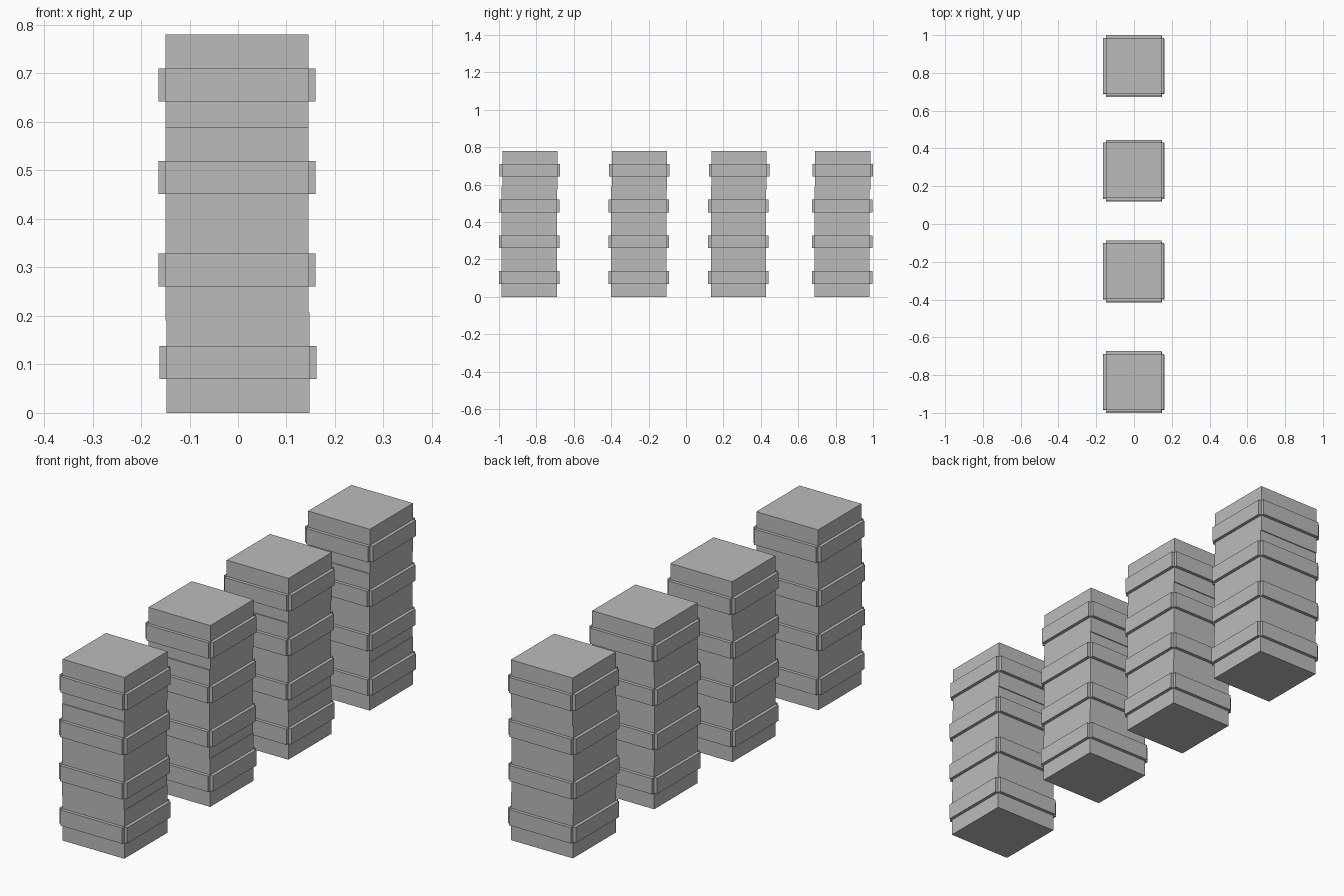
import bpy
import bmesh
from mathutils import Vector

default = bpy.data.objects.get("Cube")
if default:
    bpy.data.objects.remove(default, do_unlink=True)

WIDTH, HEIGHT, PITCH = 0.295, 0.207, 0.191
BAND, BAND_DEPTH = 0.068, 0.014

grey = bpy.data.materials.new("plain grey")
grey.use_nodes = True
grey.diffuse_color = (0.5, 0.5, 0.5, 1)
grey.node_tree.nodes["Principled BSDF"].inputs["Base Color"].default_value = grey.diffuse_color


def make_block_mesh():
    """Square block with a raised band plate on each side, notched at the corners."""
    bm = bmesh.new()
    bmesh.ops.create_cube(bm, size=1)
    bmesh.ops.scale(bm, vec=(WIDTH, WIDTH, HEIGHT), verts=bm.verts)
    for z in (-BAND / 2, BAND / 2):
        geom = bm.verts[:] + bm.edges[:] + bm.faces[:]
        bmesh.ops.bisect_plane(bm, geom=geom, plane_co=(0, 0, z), plane_no=(0, 0, 1))
    bm.normal_update()
    middle = [f for f in bm.faces
              if abs(f.normal.z) < 0.1 and abs(f.calc_center_median().z) < 0.01]
    plates = bmesh.ops.extrude_discrete_faces(bm, faces=middle)["faces"]
    bm.normal_update()
    for face in plates:
        bmesh.ops.translate(bm, vec=face.normal * BAND_DEPTH, verts=face.verts)
    mesh = bpy.data.meshes.new("banded_block")
    bm.to_mesh(mesh)
    bm.free()
    mesh.materials.append(grey)
    return mesh


# Four stacks in a row, each of four slightly overlapping blocks
block = make_block_mesh()
stack_y = (-0.8385, -0.253, 0.28, 0.8345)
block_shift = ((0.0, 0), (-0.002, 0), (-0.002, 0), (-0.002, 0.004))
for s, y in enumerate(stack_y, 1):
    for level, (dx, dy) in enumerate(block_shift):
        obj = bpy.data.objects.new(f"stack_{s}_block_{level + 1}", block)
        obj.location = Vector((dx, y + dy, HEIGHT / 2 + level * PITCH))
        bpy.context.collection.objects.link(obj)
